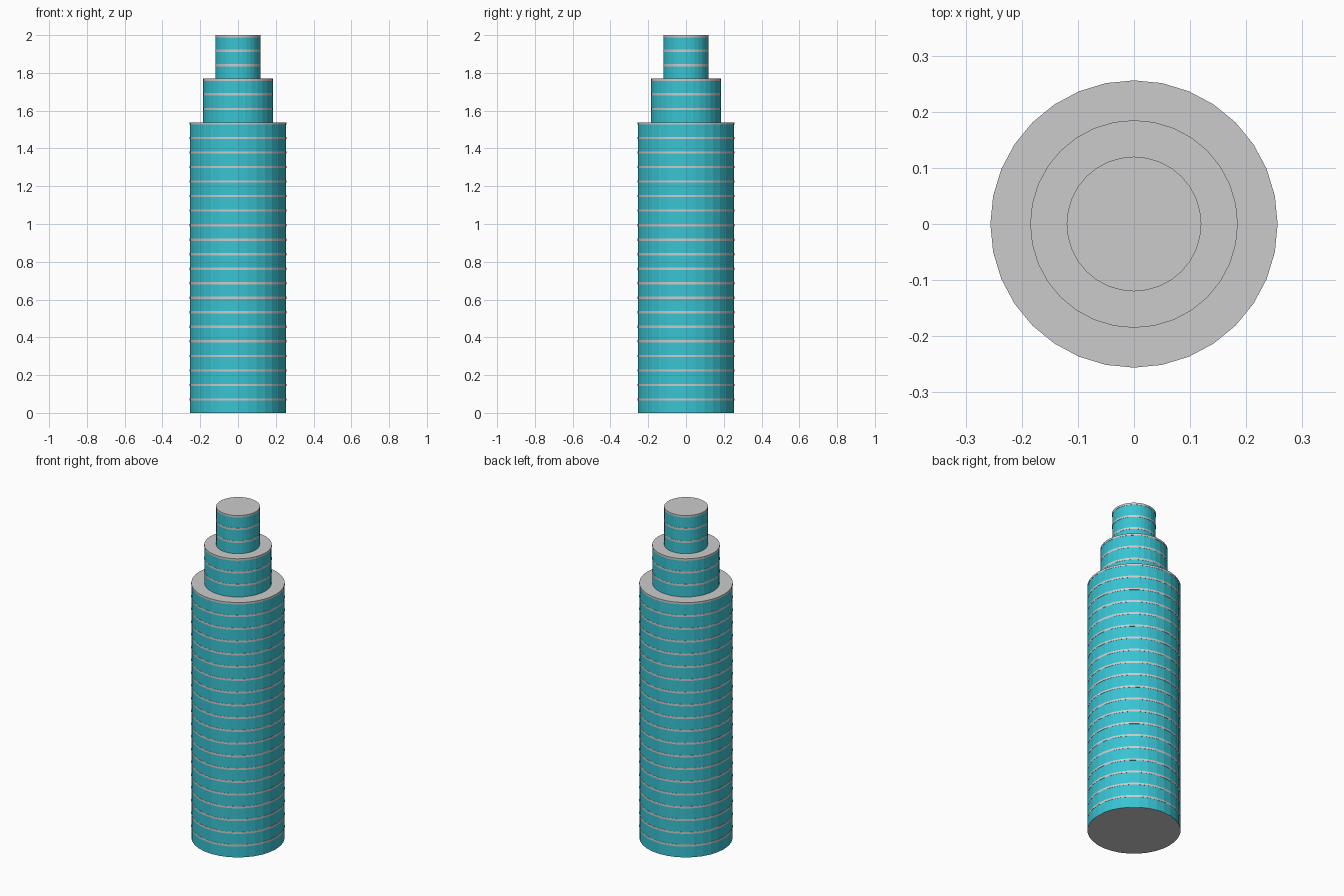
import bpy

if "Cube" in bpy.data.objects:
    bpy.data.objects.remove(bpy.data.objects["Cube"])

FLOOR = 2 / 26      # storey height
SLAB = 0.012        # visible slab band thickness
SIDES = 32

glass = bpy.data.materials.new("teal_glass")
glass.diffuse_color = (0.04, 0.55, 0.65, 1)
glass.use_nodes = True
glass.node_tree.nodes["Principled BSDF"].inputs["Base Color"].default_value = glass.diffuse_color


def cylinder(name, radius, z0, z1, mat=None):
    bpy.ops.mesh.primitive_cylinder_add(
        vertices=SIDES, radius=radius, depth=z1 - z0, location=(0, 0, (z0 + z1) / 2))
    ob = bpy.context.object
    ob.name = name
    if mat:
        ob.data.materials.append(mat)
    return ob


# Stepped tiers: name, slab radius, number of storeys
level = 0
for name, radius, storeys in (("lower", 0.256, 20), ("middle", 0.185, 3), ("upper", 0.12, 3)):
    # Glass storeys, each capped by a grey floor slab
    for i in range(storeys):
        z0 = level * FLOOR
        z1 = z0 + FLOOR
        cylinder(f"{name}_glass_{i + 1}", radius - 0.001, z0, z1 - SLAB, glass)
        cylinder(f"{name}_slab_{i + 1}", radius, z1 - SLAB, z1)
        level += 1

# Grey base plate closing the underside
cylinder("base_plate", 0.2545, -0.0005, 0.001)
